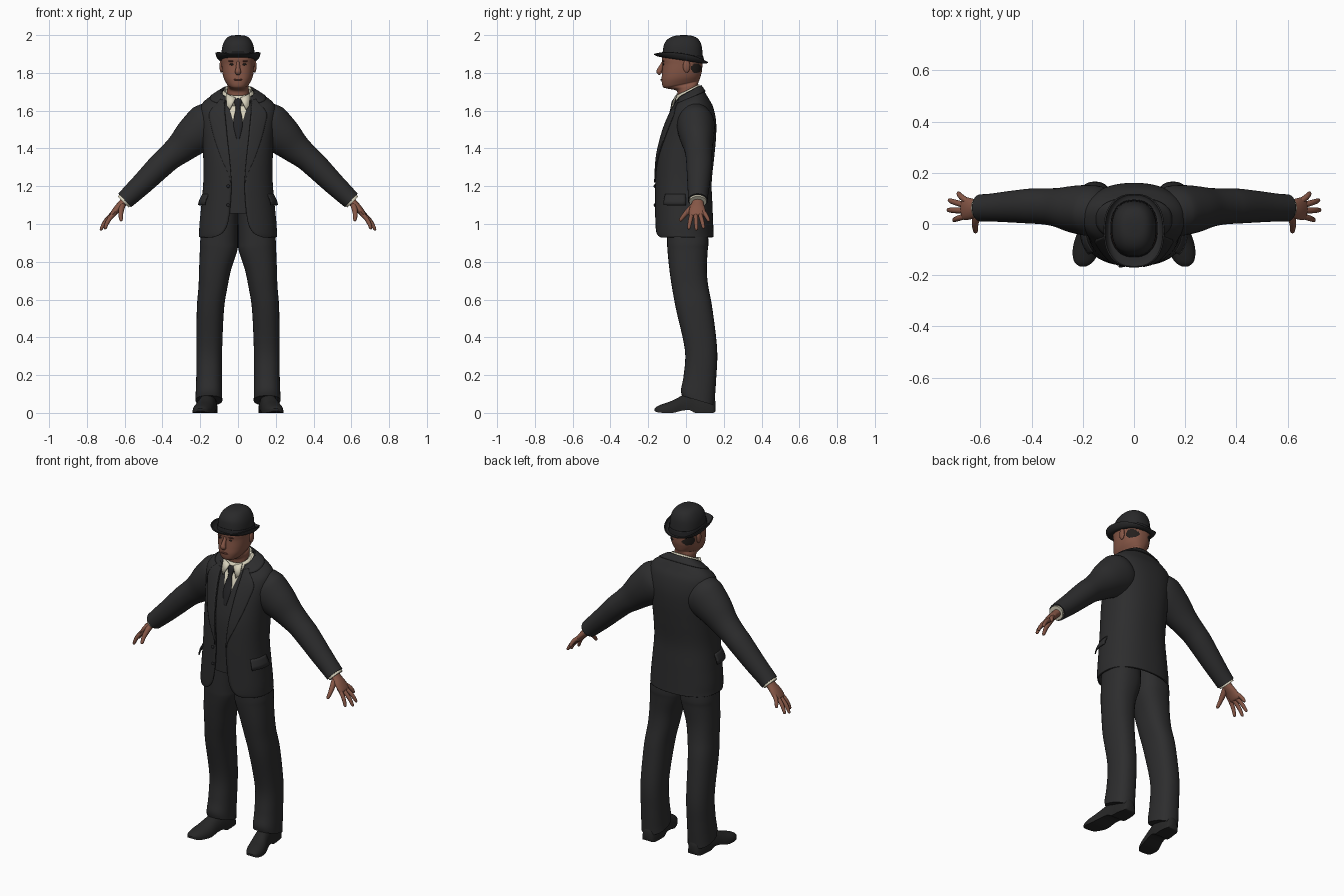
import bpy, bmesh, math
from mathutils import Vector

if "Cube" in bpy.data.objects:
    bpy.data.objects.remove(bpy.data.objects["Cube"])

E = 2.35  # superellipse exponent of body cross-sections
TAU = 2 * math.pi


def material(name, r, g, b):
    m = bpy.data.materials.new(name)
    m.diffuse_color = (r, g, b, 1)
    m.use_nodes = True
    m.node_tree.nodes["Principled BSDF"].inputs["Base Color"].default_value = m.diffuse_color
    return m


SUIT = material("charcoal suit", .026, .026, .027)
HAT = material("dark felt", .022, .022, .023)
SHOE = material("black leather", .019, .019, .019)
TIE = material("dark tie", .018, .018, .02)
SKIN = material("skin", .24, .095, .062)
LIP = material("dark skin", .13, .045, .032)
SHIRT = material("cream shirt", .68, .64, .5)
HAIR = material("dark hair", .018, .014, .012)


def spline(rows, k=5):
    """Catmull-Rom interpolation of rows of numbers."""
    out = []
    for i in range(len(rows) - 1):
        a, b, c, d = rows[max(i - 1, 0)], rows[i], rows[i + 1], rows[min(i + 2, len(rows) - 1)]
        for s in range(k):
            t = s / k
            out.append([.5 * (2 * q + (r - p) * t + (2 * p - 5 * q + 4 * r - w) * t * t
                              + (3 * q - p - 3 * r + w) * t ** 3) for p, q, r, w in zip(a, b, c, d)])
    return out + [list(rows[-1])]


def power(v):
    return math.copysign(abs(v) ** (2 / E), v)


def ring(row, t0=0, t1=TAU, n=48, off=0):
    """Horizontal section: row = z, centre x, half width, front y, back y, tilt; angle 0 is the front."""
    z, xc, hw, yf, yb, tilt = row[:6]
    count = n if t1 - t0 > TAU - 1e-6 else n + 1
    pts = []
    for i in range(count):
        t = t0 + (t1 - t0) * i / n
        y = (yf + yb) / 2 - ((yb - yf) / 2 + off) * power(math.cos(t))
        pts.append(Vector((xc + (hw + off) * power(math.sin(t)), y, z + tilt * y)))
    return pts


def angle_at(row, x):
    return math.asin(min(1, (max(x, 0) / row[2]) ** (E / 2)))


def finish(name, bm, mats, mirror=False, solid=0):
    me = bpy.data.meshes.new(name)
    bm.to_mesh(me)
    bm.free()
    for m in mats:
        me.materials.append(m)
    ob = bpy.data.objects.new(name, me)
    bpy.context.collection.objects.link(ob)
    if solid:
        s = ob.modifiers.new("thickness", 'SOLIDIFY')
        s.thickness, s.offset = solid, 0
    if mirror:
        ob.modifiers.new("mirror", 'MIRROR').use_mirror_merge = False
    return ob


def loft_mesh(rings, closed=True, cap=True):
    bm = bmesh.new()
    vs = [[bm.verts.new(p) for p in r] for r in rings]
    n = len(vs[0])
    for a, b in zip(vs, vs[1:]):
        for i in range(n if closed else n - 1):
            j = (i + 1) % n
            bm.faces.new((a[i], a[j], b[j], b[i]))
    if cap and closed:
        bm.faces.new(vs[0])
        bm.faces.new(vs[-1])
    bmesh.ops.recalc_face_normals(bm, faces=bm.faces)
    return bm


def loft(name, rings, mat, closed=True, cap=True, mirror=False, solid=0):
    return finish(name, loft_mesh(rings, closed, cap), [mat], mirror, solid)


def tube(name, rows, mat, axis=(0, 1, 0), mirror=False, n=20, k=4):
    """Elliptical tube: rows = x, y, z, radius along axis, radius across."""
    rows = spline(rows, k)
    rings = []
    for i, r in enumerate(rows):
        d = (Vector(rows[min(i + 1, len(rows) - 1)][:3]) - Vector(rows[max(i - 1, 0)][:3])).normalized()
        u = Vector(axis)
        u = (u - d * u.dot(d)).normalized()
        v = d.cross(u)
        rings.append([Vector(r[:3]) + u * r[3] * math.cos(TAU * j / n) + v * r[4] * math.sin(TAU * j / n)
                      for j in range(n)])
    return loft(name, rings, mat, mirror=mirror)


def blob(name, loc, size, mat, mirror=True):
    bm = bmesh.new()
    bmesh.ops.create_uvsphere(bm, u_segments=16, v_segments=10, radius=1)
    for v in bm.verts:
        v.co = Vector(a * b + c for a, b, c in zip(v.co, size, loc))
    return finish(name, bm, [mat], mirror)


# Jacket: torso rows plus front gap half width and lapel width
TORSO = [(.93, 0, .203, -.155, .143, 0, .13, 0), (.95, 0, .202, -.16, .142, 0, .085, 0),
         (1.0, 0, .2, -.161, .14, 0, .055, 0), (1.1, 0, .19, -.161, .136, 0, .04, 0),
         (1.22, 0, .18, -.16, .132, 0, .035, 0), (1.35, 0, .18, -.153, .145, 0, .045, .04),
         (1.45, 0, .185, -.135, .155, .05, .055, .062), (1.53, 0, .194, -.112, .155, .1, .062, .075),
         (1.59, 0, .198, -.09, .14, .2, .067, .08), (1.63, 0, .183, -.072, .115, .3, .07, .06),
         (1.665, 0, .13, -.055, .09, .45, .068, .03), (1.69, 0, .085, -.045, .072, .55, .066, .015)]
rows = spline(TORSO)
jacket = []
for r in rows:
    a = angle_at(r, r[6])
    jacket.append(ring(r, a, TAU - a, 72))
loft("jacket_body", jacket, SUIT, closed=False, solid=.008)
lapel = [ring(r, angle_at(r, r[6] - .002), angle_at(r, r[6] + max(r[7], .003)), 8, .007) for r in rows[20:53]]
loft("lapel", lapel, SUIT, closed=False, mirror=True, solid=.006)
collar = [ring(r, angle_at(r, r[6]), TAU - angle_at(r, r[6]), 48, .007) for r in rows[49:]]
loft("jacket_collar", collar, SUIT, closed=False, solid=.006)
flap = [ring(spline(TORSO, 10)[i], .95, 1.62, 10, o) for i, o in ((30, .02), (32, .016), (34, .007), (35, .002))]
loft("pocket_flap", flap, SUIT, closed=False, mirror=True, solid=.006)
for z in (1.1, 1.2):
    blob("jacket_button", (-.052, -.166, z), (.009, .005, .009), TIE, False)

# Waistcoat with the shirt front cut in as a V
bm = loft_mesh([ring(r, n=64, off=-.012) for r in rows[13:]])
for s in (1, -1):
    bmesh.ops.bisect_plane(bm, geom=bm.verts[:] + bm.edges[:] + bm.faces[:], dist=1e-5,
                           plane_co=(0, 0, 1.46), plane_no=(s, 0, -.3))
for f in bm.faces:
    c = f.calc_center_median()
    f.material_index = int(c.y < .01 and abs(c.x) < .3 * (c.z - 1.46) or c.z > 1.68)
finish("waistcoat", bm, [SUIT, SHIRT])

# Shirt collar and tie
loft("shirt_collar", [ring(r) for r in ((1.65, 0, .08, -.052, .072, .5), (1.705, 0, .07, -.05, .068, .5))],
     SHIRT, cap=False, solid=.006)
bm = bmesh.new()
bm.faces.new([bm.verts.new(p) for p in ((.012, -.061, 1.668), (.062, -.046, 1.69),
                                        (.06, -.07, 1.625), (.042, -.081, 1.605))])
finish("collar_wing", bm, [SHIRT], True, .005)
tube("tie", [(0, -.055, 1.662, .016, .008), (0, -.064, 1.645, .021, .012), (0, -.074, 1.61, .012, .009),
             (0, -.087, 1.57, .021, .007), (0, -.106, 1.52, .024, .007), (0, -.124, 1.45, .008, .005)],
     TIE, axis=(1, 0, 0))

# Sleeves and shirt cuffs
tube("sleeve", [(.1, .045, 1.565, .06, .07), (.13, .047, 1.55, .09, .105), (.165, .052, 1.52, .1, .12),
                (.235, .058, 1.465, .092, .104), (.3, .065, 1.405, .076, .083), (.36, .069, 1.355, .07, .07),
                (.41, .07, 1.31, .068, .067), (.5, .067, 1.22, .06, .059), (.565, .064, 1.158, .054, .053),
                (.6, .063, 1.125, .053, .049)], SUIT, mirror=True, n=32)
tube("shirt_cuff", [(.58, .063, 1.144, .046, .041), (.608, .063, 1.117, .046, .041)], SHIRT, mirror=True, n=32)

# Hands
tube("palm", [(.585, .063, 1.14, .03, .023), (.612, .062, 1.108, .032, .022), (.64, .06, 1.08, .042, .019),
              (.664, .06, 1.05, .044, .015), (.67, .06, 1.042, .036, .009)], SKIN, mirror=True)
FINGERS = {"index": ((.66, .03, 1.05), (.705, .014, .972)), "middle": ((.667, .052, 1.046), (.728, .055, .966)),
           "ring": ((.665, .075, 1.05), (.724, .094, .976)), "little": ((.655, .092, 1.064), (.687, .122, 1.013))}
for name, (a, b) in FINGERS.items():
    a, b = Vector(a), Vector(b)
    path = [(*(a.lerp(b, t) + Vector((.005, 0, .005)) * math.sin(math.pi * t)), r, r)
            for t, r in ((-.2, .012), (.3, .0115), (.65, .0105), (.92, .008), (1, .003))]
    tube(name + "_finger", path, SKIN, mirror=True, n=12)
tube("thumb", [(.61, .05, 1.105, .016, .016), (.618, .018, 1.075, .016, .015), (.621, -.008, 1.048, .012, .012),
               (.619, -.028, 1.022, .009, .009), (.618, -.032, 1.015, .003, .003)], SKIN, mirror=True, n=12)

# Trousers
LEG = [(1.12, .085, .085, -.1, .1, 0), (.92, .1, .099, -.1, .118, 0), (.86, .103, .099, -.098, .115, 0),
       (.76, .121, .085, -.088, .11, 0), (.67, .132, .077, -.075, .118, 0), (.55, .146, .072, -.053, .14, 0),
       (.335, .152, .068, -.006, .165, 0), (.2, .153, .068, -.012, .16, -.1), (.12, .154, .07, -.026, .153, -.25),
       (.085, .154, .071, -.022, .15, -.3)]
loft("trouser_leg", [ring(r, n=32) for r in spline(LEG)], SUIT, mirror=True)

# Shoes: rows = y, centre x, half width, top z, bottom z
SHOES = [(.157, .152, .015, .055, .012), (.145, .152, .036, .08, 0), (.1, .153, .045, .1, 0), (.05, .156, .046, .105, 0),
         (.02, .16, .046, .105, .014), (-.02, .168, .048, .092, .012), (-.07, .18, .054, .066, 0),
         (-.115, .19, .05, .05, 0), (-.15, .197, .035, .036, .003), (-.166, .2, .012, .022, .01)]
shoe = []
for y, xc, hw, top, bot in spline(SHOES):
    arch = [Vector((xc + hw * power(math.cos(math.pi * i / 16)), y,
                    bot + .012 + (top - bot - .012) * math.sin(math.pi * i / 16))) for i in range(17)]
    shoe.append(arch + [Vector((xc - hw, y, bot)), Vector((xc + hw, y, bot))])
loft("shoe", shoe, SHOE, mirror=True)

# Head and neck, with hair patches behind the ears
HEAD = [(1.6, 0, .06, -.03, .065, .3), (1.68, 0, .058, -.042, .062, .3), (1.722, 0, .056, -.052, .064, .3),
        (1.74, 0, .052, -.1, .068, .23), (1.75, 0, .06, -.122, .072, .2), (1.775, 0, .075, -.129, .078, .12),
        (1.805, 0, .083, -.127, .084, .05), (1.845, 0, .087, -.124, .087, 0), (1.88, 0, .088, -.127, .088, 0),
        (1.92, 0, .078, -.112, .078, 0)]
bm = loft_mesh([ring(r, n=96) for r in spline(HEAD, 8)])
for f in bm.faces:
    c = f.calc_center_median()
    f.material_index = int(((c.y - .055) / .027) ** 2 + ((c.z - 1.825) / .026) ** 2 < 1)
finish("head", bm, [SKIN, HAIR])
tube("nose", [(0, -.116, 1.865, .008, .008), (0, -.126, 1.845, .009, .009), (0, -.138, 1.818, .013, .014),
              (0, -.14, 1.806, .017, .016), (0, -.132, 1.796, .012, .012)], SKIN, axis=(1, 0, 0))
blob("ear", (.088, .003, 1.835), (.01, .019, .034), SKIN)
blob("eye", (.033, -.119, 1.845), (.012, .004, .005), HAIR)
blob("eyebrow", (.034, -.12, 1.862), (.019, .006, .004), LIP)
blob("lips", (0, -.13, 1.764), (.024, .006, .005), LIP, False)

# Bowler-style hat: crown, band and curled brim
CROWN = [(1.862, 0, .088, -.126, .091, -.15), (1.92, 0, .086, -.121, .087, -.08), (1.955, 0, .078, -.113, .08, -.03),
         (1.982, 0, .062, -.092, .062, 0), (1.996, 0, .04, -.06, .032, 0), (2.0, 0, .005, -.02, 0, 0)]
loft("hat_crown", [ring(r) for r in spline(CROWN)], HAT)
loft("hat_band", [ring(r, off=.003) for r in spline(CROWN, 10)[1:7]], TIE, cap=False, solid=.003)
brim = []
for hw, yf, yb, lift in spline([(.08, -.115, .082, 0), (.1, -.145, .1, .004), (.112, -.162, .112, .02),
                                (.116, -.168, .116, .034)]):
    pts = ring((1.866, 0, hw, yf, yb, -.15))
    for i, p in enumerate(pts):
        p.z += lift * (.25 + .75 * math.sin(TAU * i / len(pts)) ** 2)
    brim.append(pts)
loft("hat_brim", brim, HAT, cap=False, solid=.006)

# Smooth shading with sharp creases
for ob in bpy.data.objects:
    ob.select_set(True)
    bpy.context.view_layer.objects.active = ob
bpy.ops.object.shade_smooth_by_angle(angle=math.radians(40))
